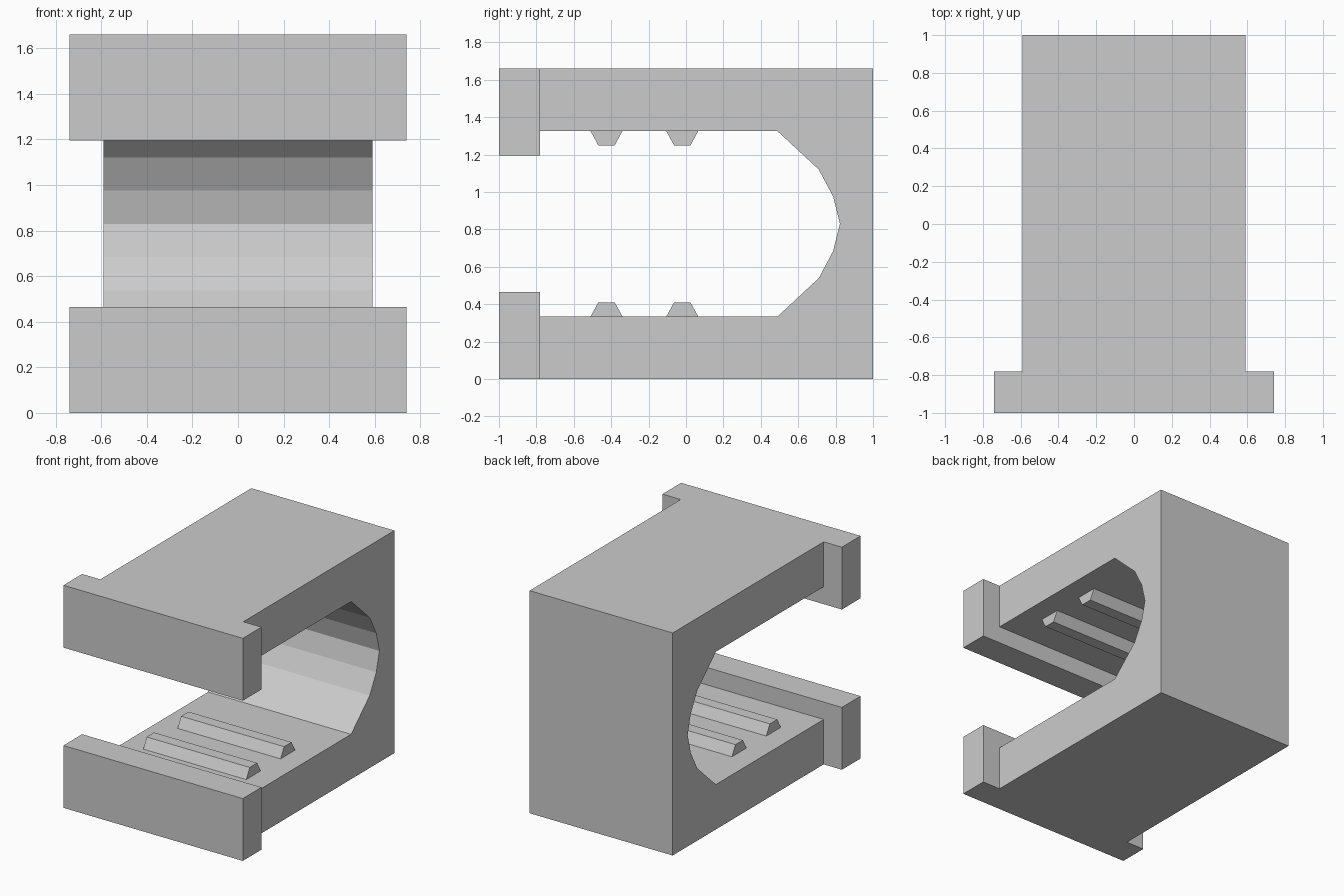
import bpy, bmesh

if "Cube" in bpy.data.objects:
    bpy.data.objects.remove(bpy.data.objects["Cube"])

H = 1.66  # total height, upper half mirrors the lower half


def extrude_x(name, profile, half_width):
    """Extrude a closed (y, z) profile symmetrically along x."""
    bm = bmesh.new()
    face = bm.faces.new([bm.verts.new((-half_width, y, z)) for y, z in profile])
    res = bmesh.ops.extrude_face_region(bm, geom=[face])
    verts = [v for v in res["geom"] if isinstance(v, bmesh.types.BMVert)]
    bmesh.ops.translate(bm, verts=verts, vec=(2 * half_width, 0, 0))
    bmesh.ops.recalc_face_normals(bm, faces=bm.faces)
    mesh = bpy.data.meshes.new(name)
    bm.to_mesh(mesh)
    bm.free()
    obj = bpy.data.objects.new(name, mesh)
    bpy.context.collection.objects.link(obj)
    return obj


def flip(profile):
    return [(y, H - z) for y, z in profile]


# C-shaped body with faceted rounded inner back
inner = [(-0.78, 0.335), (0.49, 0.335), (0.71, 0.54), (0.787, 0.685)]
outline = [(1, H), (1, 0), (-0.78, 0)] + inner + [(0.823, H / 2)]
outline += flip(inner[::-1]) + [(-0.78, H)]
extrude_x("c_body", outline, 0.59)

# Wider front flanges and gripping ribs, lower and upper
flange = [(-1, 0), (-0.78, 0), (-0.78, 0.465), (-1, 0.465)]
rib = [(-0.085, 0.335), (0.085, 0.335), (0.044, 0.41), (-0.044, 0.41)]
for side, place in (("lower", lambda p: p), ("upper", flip)):
    extrude_x(side + "_flange", place(flange), 0.74)
    for label, yc in (("front", -0.425), ("rear", -0.02)):
        extrude_x(f"{side}_{label}_rib", place([(y + yc, z) for y, z in rib]), 0.425)
